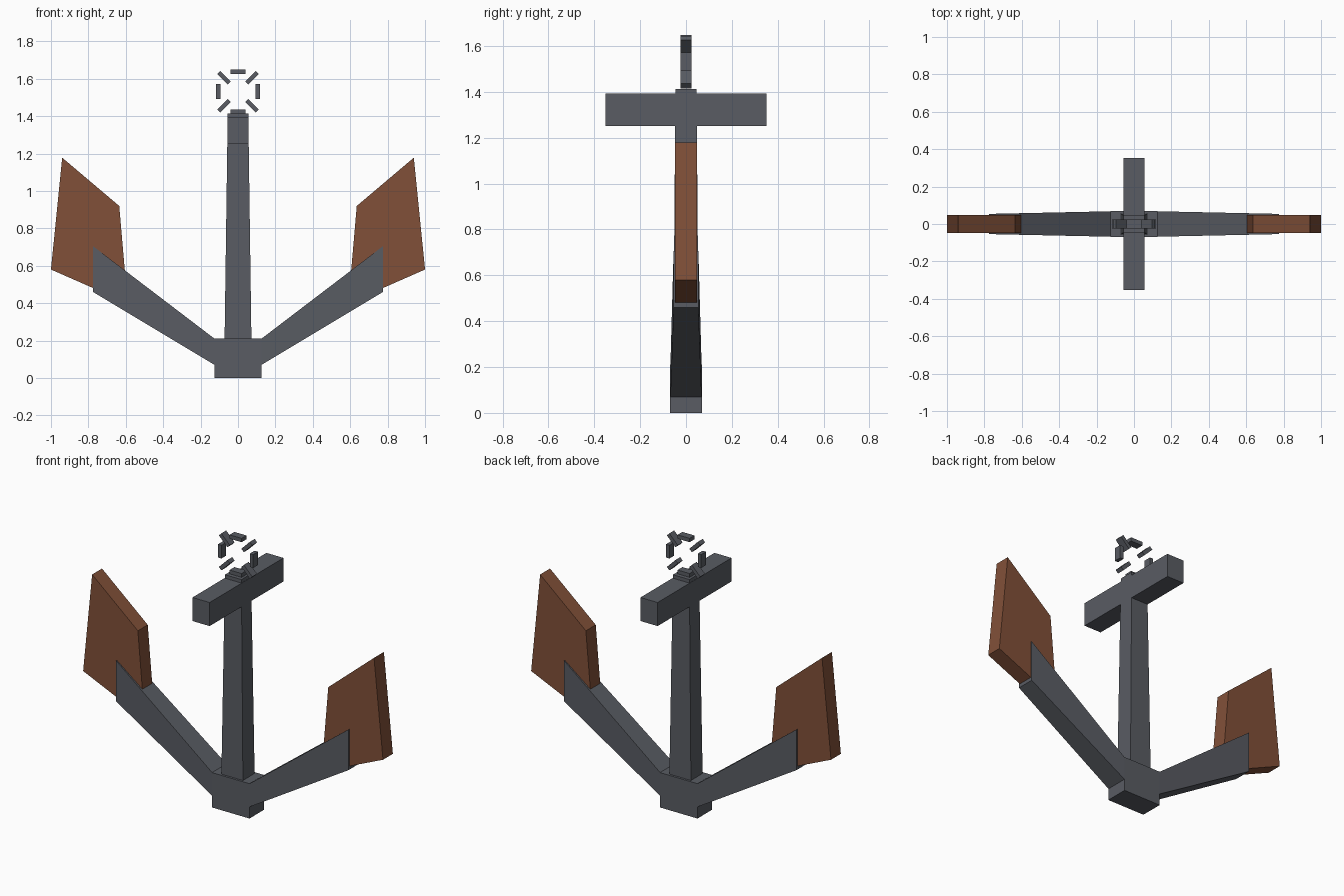
import bpy, bmesh, math
from mathutils import Matrix, Vector

if "Cube" in bpy.data.objects:
    bpy.data.objects.remove(bpy.data.objects["Cube"])


def material(name, rgb):
    m = bpy.data.materials.new(name)
    m.diffuse_color = (*rgb, 1)
    m.use_nodes = True
    m.node_tree.nodes["Principled BSDF"].inputs["Base Color"].default_value = m.diffuse_color
    return m


iron = material("dark iron", (0.10, 0.107, 0.125))
rust = material("rust brown", (0.22, 0.08, 0.04))


def loft(name, ends, mat, mirror=False):
    """Solid between two matching four-corner loops."""
    bm = bmesh.new()
    a, b = [[bm.verts.new(p) for p in loop] for loop in ends]
    bm.faces.new(a)
    bm.faces.new(b)
    for i in range(4):
        j = (i + 1) % 4
        bm.faces.new((a[i], a[j], b[j], b[i]))
    bmesh.ops.recalc_face_normals(bm, faces=bm.faces)
    mesh = bpy.data.meshes.new(name)
    bm.to_mesh(mesh)
    bm.free()
    mesh.materials.append(mat)
    obj = bpy.data.objects.new(name, mesh)
    bpy.context.collection.objects.link(obj)
    if mirror:
        obj.modifiers.new("mirror", "MIRROR").use_mirror_merge = False
    return obj


def rect(hx, hy, z):
    return [(-hx, -hy, z), (hx, -hy, z), (hx, hy, z), (-hx, hy, z)]


def side(x, hy, z0, z1):
    return [(x, -hy, z0), (x, hy, z0), (x, hy, z1), (x, -hy, z1)]


# Crown block, tapered shank and cross stock
loft("crown", (rect(0.125, 0.069, 0), rect(0.125, 0.069, 0.21)), iron)
loft("shank", (rect(0.072, 0.056, 0.19), rect(0.055, 0.046, 1.413)), iron)
loft("stock", (rect(0.057, 0.352, 1.25), rect(0.057, 0.352, 1.392)), iron)

# Curved-up arms, deepening towards the tips
loft("arms", (side(0.125, 0.068, 0.07, 0.21),
              side(0.775, 0.054, 0.46, 0.705)), iron, True)

# Rusty flukes
outline = [(0.59, 0.40), (1.0, 0.58), (0.94, 1.178), (0.635, 0.92)]
loft("flukes", [[(x, y, z) for x, z in outline] for y in (-0.047, 0.047)],
     rust, True)

# Broken ring: upright links lie along the ring, diagonal links point outwards
for i in range(8):
    a = i * math.pi / 4
    link = loft(f"ring_link_{i + 1}",
                (rect(0.0115, 0.023, -0.04), rect(0.0115, 0.023, 0.04)), iron)
    centre = Vector((0.106 * math.cos(a), 0, 1.531 + 0.106 * math.sin(a)))
    link.matrix_world = Matrix.Translation(centre) @ Matrix.Rotation(a, 4, "Y")
